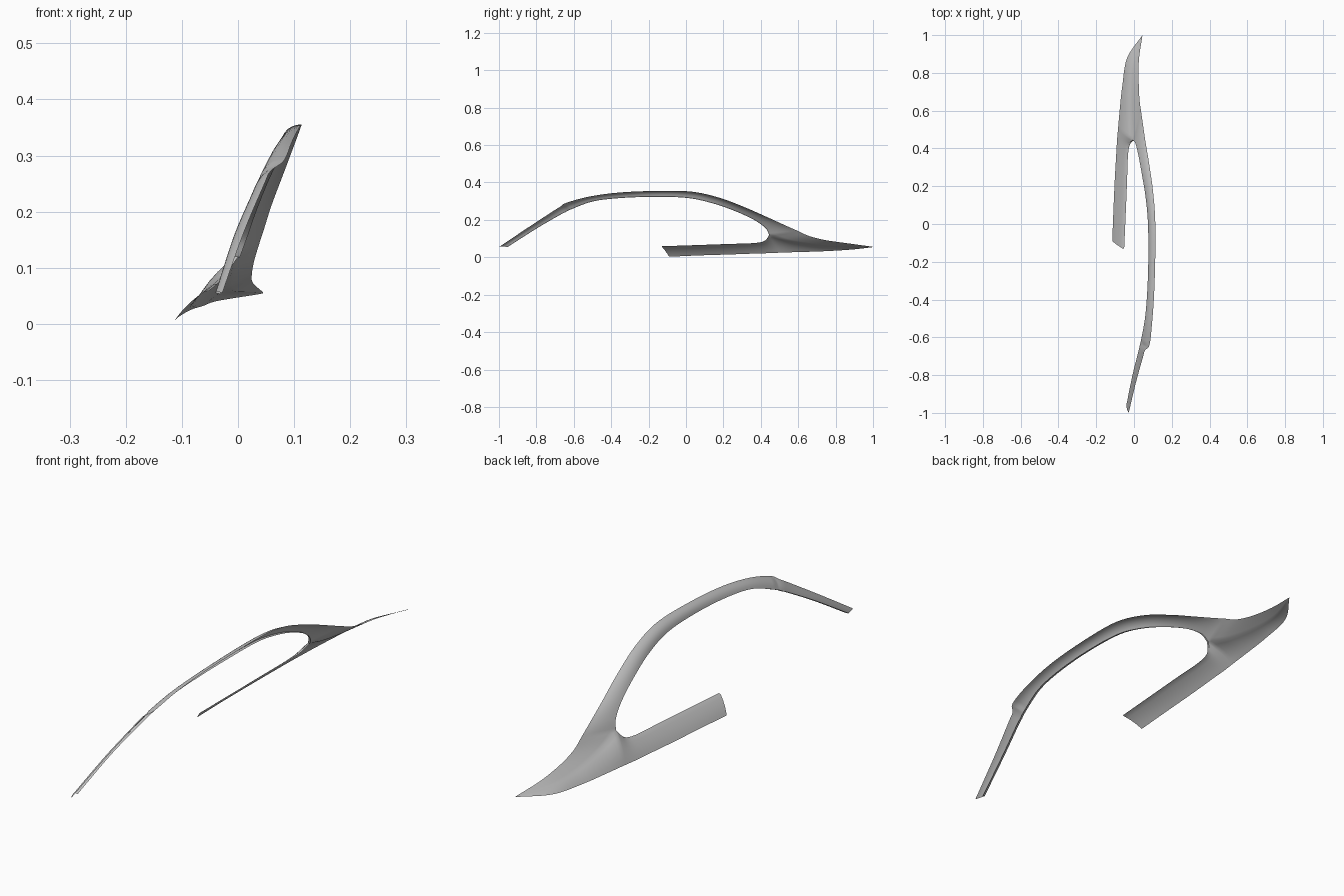
import bpy, bmesh, math
from mathutils import Vector

if "Cube" in bpy.data.objects:
    bpy.data.objects.remove(bpy.data.objects["Cube"])

STEPS, CROSS = 6, 6

# One grey for the whole trim
grey = bpy.data.materials.new("trim_grey")
grey.diffuse_color = (0.5, 0.5, 0.5, 1)
grey.use_nodes = True
grey.node_tree.nodes["Principled BSDF"].inputs["Base Color"].default_value = grey.diffuse_color


def spline(pts):
    """Catmull-Rom samples through a few points."""
    p = [Vector(q) for q in pts]
    p = [2 * p[0] - p[1]] + p + [2 * p[-1] - p[-2]]
    out = []
    for i in range(1, len(p) - 2):
        a, b, c, d = p[i - 1:i + 3]
        for k in range(STEPS):
            t = k / STEPS
            out.append(0.5 * (2 * b + (c - a) * t + (2 * a - 5 * b + 4 * c - d) * t * t
                              + (3 * b - a - 3 * c + d) * t ** 3))
    return out + [p[-2]]


def strip(bm, edge, inner, bulge):
    """Bowed sheet between two edge lines; bulge(y) is a share of its width."""
    rows = []
    for i, (a, b) in enumerate(zip(edge, inner)):
        j, k = max(i - 1, 0), min(i + 1, len(edge) - 1)
        chord = b - a
        n = (edge[k] - edge[j] + inner[k] - inner[j]).cross(chord)
        if n.length > 1e-9:
            n.normalize()
        if n.x > 0:
            n = -n
        h = bulge(a.y) * chord.length
        rows.append([bm.verts.new(a + chord * (s / CROSS)
                     + n * h * 4 * (s / CROSS) * (1 - s / CROSS)) for s in range(CROSS + 1)])
    quads(bm, rows)


def quads(bm, rows):
    for r, q in zip(rows, rows[1:]):
        for s in range(len(r) - 1):
            bm.faces.new((r[s], r[s + 1], q[s + 1], q[s]))


def lip(bm, line, off):
    """Narrow return flange along the opening."""
    quads(bm, [[bm.verts.new(p), bm.verts.new(p + Vector(off))] for p in line])


# Outer edge of the arch, rear tail to pointed tip
outer = spline([(-.028, -1, .055), (.01, -.84, .162), (.046, -.71, .247), (.058, -.67, .272),
                (.082, -.64, .291), (.096, -.52, .324), (.107, -.36, .346), (.113, -.15, .355),
                (.112, .03, .351), (.1, .18, .318), (.08, .32, .265), (.06, .44, .212),
                (.047, .53, .171), (.037, .6, .14),
                (.029, .66, .113), (.025, .75, .091), (.026, .87, .074), (.045, 1, .056)])
# Inner edge of the arch down to the end of the opening
arch_in = spline([(-.04, -.957, .055), (-.008, -.8, .155), (.022, -.68, .225), (.03, -.645, .243),
                  (.037, -.615, .258), (.058, -.5, .3), (.07, -.36, .318), (.076, -.18, .325),
                  (.074, 0, .32), (.063, .13, .294), (.044, .25, .254), (.024, .36, .204),
                  (.008, .425, .158), (-.006, .446, .12)])
# Shared line through the solid nose
centre = spline([(-.006, .446, .12), (-.012, .55, .09), (-.016, .7, .067),
                 (-.006, .85, .058), (.045, 1, .056)])
# Lower arm: upper edge and bottom edge
arm_in = spline([(-.06, -.13, .057), (-.052, .05, .063), (-.045, .22, .069), (-.04, .36, .074),
                 (-.03, .42, .086), (-.006, .446, .12)])
bottom = spline([(-.115, -.09, .003), (-.109, .07, .01), (-.102, .23, .015), (-.094, .37, .02),
                 (-.09, .44, .022), (-.084, .51, .025),
                 (-.076, .6, .028), (-.062, .73, .032), (-.036, .88, .041), (.045, 1, .054)])

bm = bmesh.new()
strip(bm, outer, arch_in + centre[1:],
      lambda y: 0.16 * min(1, max(0, (0.6 - y) / 0.5)) if y > -.65 else 0.1)
strip(bm, bottom, arm_in + centre[1:], lambda y: 0.05)
lip(bm, arch_in, (.009, 0, -.002))
lip(bm, arm_in, (.008, 0, .002))
bmesh.ops.remove_doubles(bm, verts=bm.verts, dist=0.0005)
bmesh.ops.recalc_face_normals(bm, faces=bm.faces)

mesh = bpy.data.meshes.new("window_trim")
bm.to_mesh(mesh)
bm.free()
mesh.materials.append(grey)
obj = bpy.data.objects.new("window_trim", mesh)
bpy.context.collection.objects.link(obj)
bpy.context.view_layer.objects.active = obj
obj.select_set(True)
bpy.ops.object.shade_smooth_by_angle(angle=math.radians(40))
